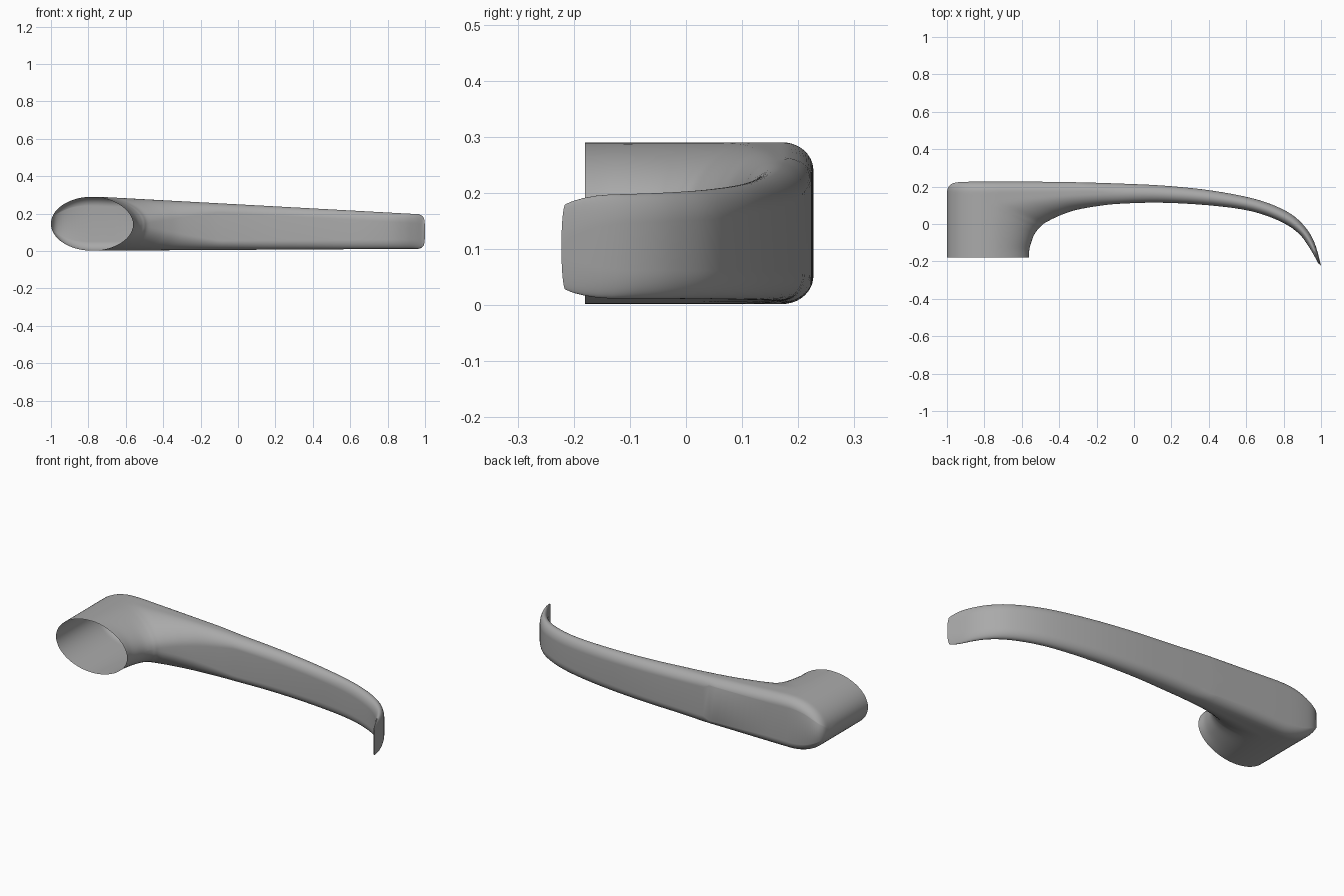
import bpy, bmesh
from math import sqrt, cos, pi
from mathutils import Vector

if "Cube" in bpy.data.objects:
    bpy.data.objects.remove(bpy.data.objects["Cube"])

# Plan outline: inner and outer ends of each cross-section, mount to lever tip
STATIONS = [
    (-.56, -.18, -1, -.18), (-.56, -.14, -1, -.12), (-.55, -.10, -1, -.02),
    (-.535, -.06, -1, .08), (-.515, -.03, -1, .17), (-.50, -.015, -.985, .207),
    (-.485, 0, -.95, .222), (-.46, .015, -.88, .226), (-.42, .035, -.78, .227),
    (-.38, .052, -.66, .227), (-.31, .075, -.5, .226), (-.2, .095, -.3, .223),
    (-.08, .108, -.1, .217), (.14, .114, .16, .205), (.4, .10, .42, .178),
    (.62, .07, .66, .13), (.78, .015, .82, .065), (.88, -.05, .91, -.01),
    (.94, -.13, .965, -.1), (.985, -.21, 1, -.222)]
STEPS, ACROSS = 5, 28
BACK, HUB_X, HUB_R = .227, -.78, .22


def spline(points, steps):
    """Catmull-Rom samples through the stations."""
    pts = [Vector(p) for p in points]
    pts = [pts[0]] + pts + [pts[-1]]
    out = []
    for a, b, c, d in zip(pts, pts[1:], pts[2:], pts[3:]):
        for i in range(steps):
            t = i / steps
            out.append(b + (c - a) * (t / 2) + (a * 2 - b * 5 + c * 4 - d) * (t * t / 2)
                       + (b * 3 - a - c * 3 + d) * (t ** 3 / 2))
    return out + [pts[-1]]


def clamp(v):
    return max(0.0, min(1.0, v))


def edge_drop(dist, radius):
    """0 away from an edge, rising along a quarter circle to 1 at the edge."""
    q = 1 - clamp(dist / radius)
    return 1 - sqrt(1 - q * q)


def section(st):
    inner, outer = Vector(st[:2]), Vector(st[2:])
    length = (outer - inner).length
    hub = clamp((-.1 - inner.x) / .43)       # 1 on the round mount, 0 on the lever
    top, bottom = [], []
    for i in range(ACROSS + 1):
        u = (1 - cos(pi * i / ACROSS)) / 2
        p = inner.lerp(outer, u)
        along = clamp((p.x + .74) / 1.74)
        z_top, z_low = .29 - .095 * along, .002 + .01 * along
        mid, h = (z_top + z_low) / 2, (z_top - z_low) / 2
        # oval side of the mount
        h *= sqrt(1 - clamp((HUB_X - p.x) / HUB_R) ** 2)
        # rounded back edge, inner edge and lever tip
        back = BACK - p.y if outer.x < -.3 else length * (1 - u)
        depth = min(.05, h)
        full = h
        h -= depth * edge_drop(back, min(.055, length * .5))
        h -= (full * hub + .05 * (1 - hub)) * edge_drop(length * u, length * .5)
        h -= .04 * edge_drop(1 - p.x, .04)
        h = max(h, 0)
        top.append((p.x, p.y, mid + h))
        bottom.append((p.x, p.y, mid - h))
    return top + bottom[::-1]


# Lever handle: loft of the sections, open at the mount, closed at the tip
bm = bmesh.new()
rings = [[bm.verts.new(co) for co in section(s)] for s in spline(STATIONS, STEPS)]
count = len(rings[0])
for r0, r1 in zip(rings, rings[1:]):
    for i in range(count):
        j = (i + 1) % count
        bm.faces.new((r0[i], r0[j], r1[j], r1[i]))
tip = rings[-1]
for i in range(ACROSS):
    bm.faces.new((tip[i], tip[i + 1], tip[count - 2 - i], tip[count - 1 - i]))
bmesh.ops.remove_doubles(bm, verts=bm.verts, dist=.0004)
bmesh.ops.recalc_face_normals(bm, faces=bm.faces)
# make sure the shell faces outward
if max(bm.faces, key=lambda f: f.calc_center_median().z).normal.z < 0:
    bmesh.ops.reverse_faces(bm, faces=bm.faces)

mesh = bpy.data.meshes.new("lever_handle")
bm.to_mesh(mesh)
bm.free()
handle = bpy.data.objects.new("lever_handle", mesh)
bpy.context.collection.objects.link(handle)

grey = bpy.data.materials.new("satin_grey")
grey.use_nodes = True
grey.diffuse_color = (.4, .4, .4, 1)
grey.node_tree.nodes["Principled BSDF"].inputs["Base Color"].default_value = (.4, .4, .4, 1)
mesh.materials.append(grey)

bpy.context.view_layer.objects.active = handle
handle.select_set(True)
bpy.ops.object.shade_smooth_by_angle(angle=.9)
